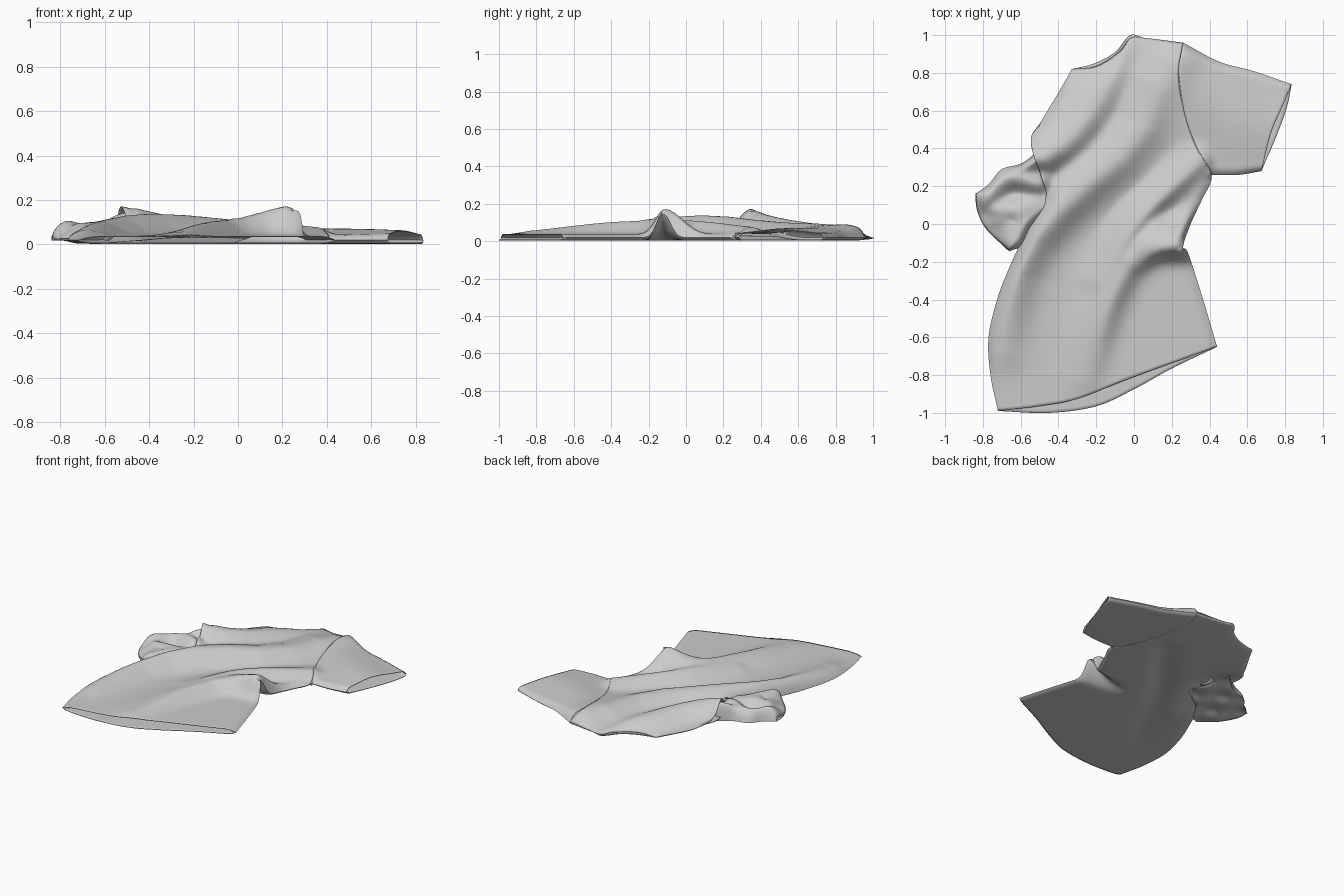
import bpy, bmesh, math
from mathutils import Vector

if "Cube" in bpy.data.objects:
    bpy.data.objects.remove(bpy.data.objects["Cube"])

cloth = bpy.data.materials.new("light grey cloth")
cloth.use_nodes = True
cloth.diffuse_color = (0.6, 0.6, 0.6, 1)
cloth.node_tree.nodes["Principled BSDF"].inputs["Base Color"].default_value = (0.6, 0.6, 0.6, 1)


def smooth_path(points, count):
    """Evenly spaced samples of a smooth curve through the points."""
    p = [Vector(q) for q in points]
    p = [2 * p[0] - p[1]] + p + [2 * p[-1] - p[-2]]
    fine = []
    for a, b, c, d in zip(p, p[1:], p[2:], p[3:]):
        for k in range(16):
            t = k / 16
            fine.append(0.5 * (2 * b + (c - a) * t + (2 * a - 5 * b + 4 * c - d) * t * t
                               + (3 * b - a - 3 * c + d) * t ** 3))
    fine.append(p[-2])
    along = [0]
    for a, b in zip(fine, fine[1:]):
        along.append(along[-1] + (b - a).length)
    out, k = [], 0
    for i in range(count + 1):
        s = along[-1] * i / count
        while k < len(fine) - 2 and along[k + 1] < s:
            k += 1
        out.append(fine[k].lerp(fine[k + 1], (s - along[k]) / (along[k + 1] - along[k])))
    return out


def fold(points, wide, sharp):
    return [tuple(q) for q in smooth_path(points, 8)], wide, sharp


def ridge(x, y, path, wide, sharp):
    """Height of a cloth fold along a path, steeper on its right-hand side."""
    best, height = 9, 0
    for a, b in zip(path, path[1:]):
        dx, dy = b[0] - a[0], b[1] - a[1]
        t = ((x - a[0]) * dx + (y - a[1]) * dy) / (dx * dx + dy * dy)
        t = max(0, min(1, t))
        ox, oy = x - a[0] - t * dx, y - a[1] - t * dy
        d = math.hypot(ox, oy)
        if d < best:
            side = (dx * oy - dy * ox) / (math.hypot(dx, dy) * max(d, 1e-6))
            w = sharp + (wide - sharp) * (side + 1) / 2
            best, height = d, (a[2] + (b[2] - a[2]) * t) * math.exp(-(d / w) ** 2)
    return height


# Folds: path of (x, y, height), gentle width, steep width
FOLDS = [
    fold([(-.56, .35, .15), (-.44, .37, .12), (-.29, .5, .085), (-.15, .72, .05), (-.08, .88, .02)], .15, .1),
    fold([(-.7, -.65, .03), (-.6, -.2, .08), (-.35, .12, .1), (0, .42, .07), (.12, .7, .05)], .16, .11),
    fold([(-.17, -.3, .04), (.03, .02, .07), (.35, .33, .04)], .1, .06),
    fold([(-.24, -.8, .02), (-.14, -.45, .06), (-.03, -.22, .07), (.1, -.04, .06)], .12, .075),
    fold([(.02, -.2, .06), (.12, -.13, .11), (.28, -.11, .15)], .12, .065),
    fold([(.15, .6, .03), (.22, .85, .05)], .14, .14),
    fold([(.25, .75, .035), (.55, .55, .032), (.76, .5, .025)], .2, .2),
    fold([(-.5, .22, .1), (-.65, .24, .085), (-.8, .14, .06)], .08, .07),
    fold([(-.52, .1, .07), (-.7, .06, .07), (-.64, -.1, .04)], .09, .08),
]
# Where the underside lifts off the ground
LIFTS = [
    fold([(-.02, -.13, 0), (.15, -.13, .06), (.28, -.12, .14)], .05, .05),
    fold([(-.52, .44, .04), (-.42, .28, .06), (-.5, .04, .035)], .11, .11),
    fold([(-.45, -.5, .01), (-.25, -.05, .025), (.12, .45, .02)], .1, .08),
]


def front_height(x, y):
    return 0.038 + sum(ridge(x, y, *f) ** 3 for f in FOLDS) ** (1 / 3)


def rounded(d, width):
    return math.sqrt(max(0, 1 - (1 - min(d / width, 1)) ** 2))


def cloth_part(name, left, right, low, top, closed, nu, nv, front=None, lifts=(), crumple=0):
    """Front and back sheets spanning four edge curves, joined where closed.
    The front sheet may have its own edges where the garment is open."""
    bm = bmesh.new()
    edges = {"left": left, "right": right, "low": low, "top": top}
    for is_front in (True, False):
        e = {**edges, **(front or {})} if is_front else edges
        L, R = smooth_path(e["left"], nv), smooth_path(e["right"], nv)
        B, T = smooth_path(e["low"], nu), smooth_path(e["top"], nu)
        grid = []
        for j in range(nv + 1):
            v, row = j / nv, []
            for i in range(nu + 1):
                u = i / nu
                q = (L[j] * (1 - u) + R[j] * u + B[i] * (1 - v) + T[i] * v
                     - (B[0] * (1 - u) + B[-1] * u) * (1 - v) - (T[0] * (1 - u) + T[-1] * u) * v)
                m = closed(u, v, L[j].y, R[j].y)
                z = 0.003 + sum(ridge(q.x, q.y, *f) for f in lifts) + 0.016 * (1 - m)
                if is_front:
                    z += m * max(front_height(*q) - z, 0.012)
                wave = math.sin(24 * q.x + 9 * q.y) * math.sin(19 * q.y - 7 * q.x)
                z += crumple * m * (wave + (-3 * u if is_front else 1))
                row.append(bm.verts.new((q.x, q.y, z)))
            grid.append(row)
        for a, b in zip(grid, grid[1:]):
            for i in range(nu):
                f = [a[i], a[i + 1], b[i + 1], b[i]]
                bm.faces.new(f if is_front else f[::-1])
    bmesh.ops.remove_doubles(bm, verts=bm.verts, dist=0.0008)
    me = bpy.data.meshes.new(name)
    bm.to_mesh(me)
    bm.free()
    me.materials.append(cloth)
    ob = bpy.data.objects.new(name, me)
    bpy.context.collection.objects.link(ob)
    solid = ob.modifiers.new("cloth thickness", "SOLIDIFY")
    solid.thickness, solid.offset = 0.005, -1
    bpy.ops.object.select_all(action="DESELECT")
    ob.select_set(True)
    bpy.context.view_layer.objects.active = ob
    bpy.ops.object.shade_smooth_by_angle(angle=math.radians(50))


# Armhole seams shared by the body and the sleeves
right_seam = [(-.47, .13), (-.49, .25), (-.53, .36), (-.545, .46)]
left_seam = [(.41, .26), (.32, .43), (.26, .62), (.235, .8), (.26, .96)]


# Body: side seams closed, armholes, hem and neck open
def body_closed(u, v, left_y, right_y):
    armhole = max(0, 1 - ((left_y - .3) / .22) ** 2)
    a = max(rounded(u, .09), armhole)
    b = 1 if right_y >= .26 else rounded(1 - u, .06)
    return min(a, b, 0.2 + 0.8 * rounded(1 - v, .12))


body_left = [(-.72, -.99), (-.76, -.8), (-.77, -.6), (-.725, -.4), (-.66, -.23), (-.58, -.06)]
body_left += right_seam + [(-.5, .53), (-.44, .63), (-.38, .73), (-.33, .82)]
body_right = [(.44, -.65), (.36, -.38), (.285, -.15), (.26, -.12), (.3, 0), (.36, .13)] + left_seam
cloth_part("shirt_body", body_left, body_right,
           [(-.72, -.99), (-.45, -1), (-.2, -.965), (0, -.875), (.2, -.765), (.44, -.65)],
           [(-.33, .82), (-.21, .85), (-.1, .91), (-.02, 1), (.06, .985), (.26, .96)],
           body_closed, 72, 110, lifts=LIFTS,
           front={"low": [(-.72, -.985), (-.5, -.96), (-.29, -.92), (-.02, -.815), (.44, -.65)],
                  "top": [(-.33, .82), (-.2, .835), (-.08, .91), (-.015, .985), (.06, .985), (.26, .96)]})

# Left sleeve: lies flat with an open cuff
cloth_part("left_sleeve", left_seam, [(.675, .28), (.76, .48), (.81, .62), (.835, .74)],
           [(.41, .26), (.55, .26), (.675, .28)], [(.26, .96), (.45, .86), (.63, .81), (.835, .74)],
           lambda u, v, ly, ry: min(rounded(v, .07), rounded(1 - v, .07)), 36, 40,
           front={"right": [(.675, .28), (.725, .48), (.785, .62), (.835, .74)]})

# Right sleeve: crumpled, tucked well under the body
tucked = [(x + .11, y) for x, y in right_seam]
cloth_part("right_sleeve", [(-.66, -.145), (-.78, -.03), (-.83, .07), (-.84, .16)], tucked,
           [(-.66, -.145), (-.59, -.11), (-.53, 0), tucked[0]],
           [(-.84, .16), (-.77, .21), (-.7, .29), (-.58, .33), tucked[-1]],
           lambda u, v, ly, ry: min(.35 + .65 * rounded(u, .2), rounded(v, .15), rounded(1 - v, .15)),
           44, 40, crumple=0.014)

# Stitched seam where the flat sleeve meets the body
curve = bpy.data.curves.new("left_armhole_seam", "CURVE")
curve.dimensions, curve.bevel_depth, curve.bevel_resolution = "3D", 0.004, 1
path = smooth_path(left_seam[:-1], 30)[3:]
spline = curve.splines.new("POLY")
spline.points.add(len(path) - 1)
for sp, q in zip(spline.points, path):
    sp.co = (q.x, q.y, front_height(*q) - 0.0035, 1)
curve.materials.append(cloth)
bpy.context.collection.objects.link(bpy.data.objects.new("left_armhole_seam", curve))
